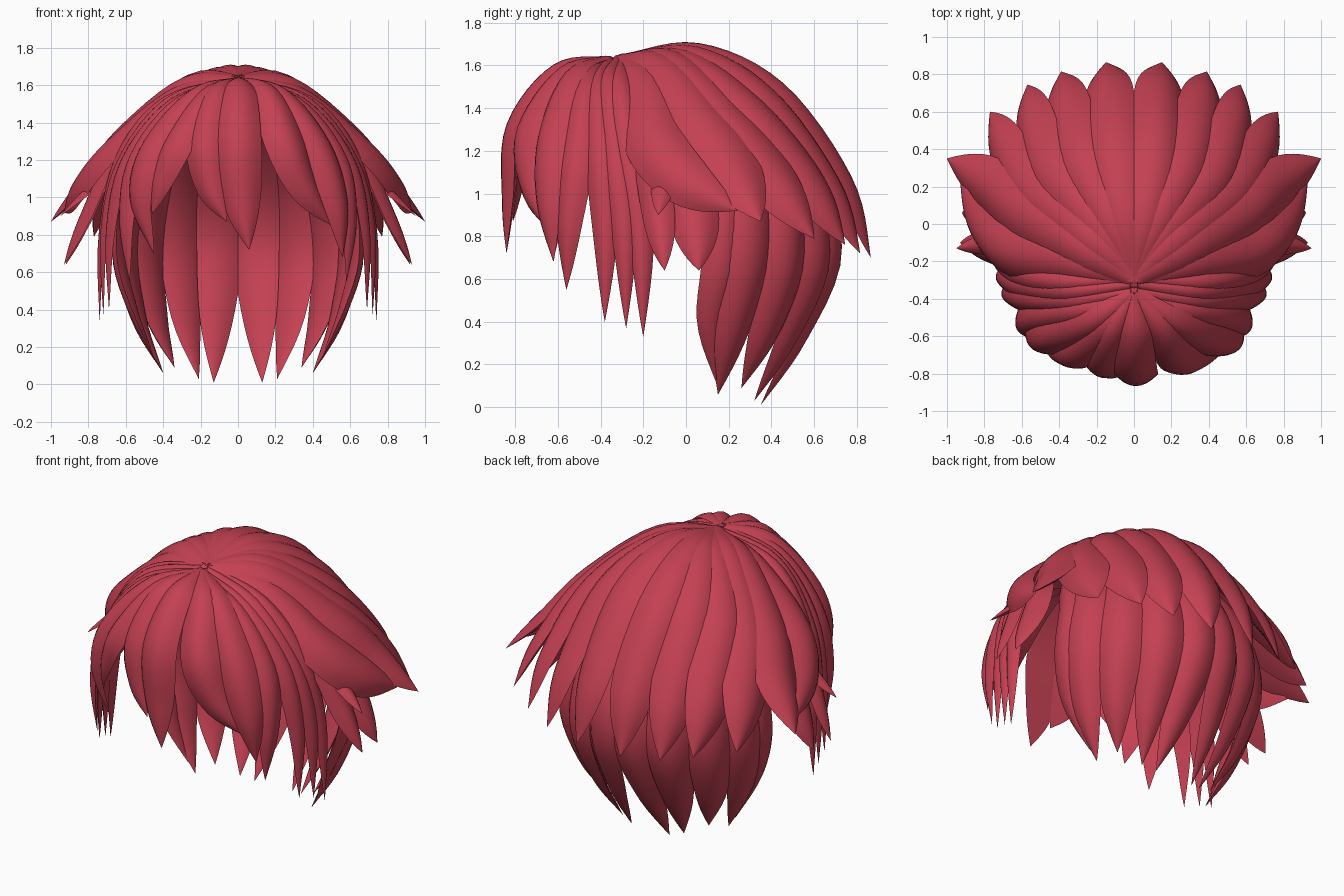
import bpy, bmesh, math
from mathutils import Vector, Quaternion

hair = bpy.data.materials.new("crimson_hair")
hair.diffuse_color = (0.55, 0.052, 0.085, 1)
CENTER = Vector((0, -0.1, 0.8))      # middle of the head, locks face away from it
STEPS = 24


def spline(pts, u):
    """Point on a smooth curve through pts, u in 0..1."""
    ext = [pts[0] * 2 - pts[1]] + pts + [pts[-1] * 2 - pts[-2]]
    s = u * (len(pts) - 1)
    i = min(int(s), len(pts) - 2)
    t = s - i
    a, b, c, d = ext[i:i + 4]
    return 0.5 * (2 * b + (c - a) * t + (2 * a - 5 * b + 4 * c - d) * t * t
                  + (3 * b - a - 3 * c + d) * t ** 3)


def taper(u, tip):
    """Narrow root, full belly, pointed tip; a higher tip value is fatter."""
    if u < 0.55:
        return 0.3 + 0.7 * math.sin(math.pi / 2 * u / 0.55)
    return max(0.004, 1 - ((u - 0.55) / 0.45) ** tip)


def section(w, outer_k, inner_k, cup):
    """Domed outer face and a shallower inner face, cupped around the head."""
    outer = [(x / 4, outer_k) for x in range(-4, 5)]
    inner = [(x / 4, -inner_k) for x in range(3, -4, -1)]
    return [(x * w, w * (k * (1 - x * x) - cup * x * x)) for x, k in outer + inner]


def lock(name, pts, width, side, twist, tip, shape):
    pts = [Vector((p[0] * side, p[1], p[2])) for p in pts]
    bm = bmesh.new()
    rings = []
    for k in range(STEPS + 1):
        u = k / STEPS
        p = spline(pts, u)
        t = (spline(pts, min(1, u + 0.01)) - spline(pts, max(0, u - 0.01))).normalized()
        n = p - CENTER
        n = (n - t * n.dot(t)).normalized()
        n = Quaternion(t, twist * side) @ n
        s = n.cross(t)
        rings.append([bm.verts.new(p + s * x + n * y)
                      for x, y in section(width * taper(u, tip), *shape)])
    for r0, r1 in zip(rings, rings[1:]):
        for i in range(len(r0)):
            j = (i + 1) % len(r0)
            bm.faces.new((r0[i], r0[j], r1[j], r1[i]))
    bm.faces.new(rings[0])
    bm.faces.new(rings[-1])
    bmesh.ops.recalc_face_normals(bm, faces=bm.faces)
    me = bpy.data.meshes.new(name)
    bm.to_mesh(me)
    bm.free()
    me.materials.append(hair)
    ob = bpy.data.objects.new(name, me)
    bpy.context.collection.objects.link(ob)


def group(name, rows, root=None, mirror=True, twist=0.15, tip=2.0, shape=(.42, .15, .15)):
    for i, (width, *pts) in enumerate(rows, 1):
        if root:
            pts = [root] + pts
        for side, tag in ((1, "right"), (-1, "left")) if mirror else ((1, "mid"),):
            lock(f"{name}_{i}_{tag}", pts, width, side, twist, tip, shape)


# Upper back locks fanning out from the crown
group("crown_lock", [
    (.15, (.07, .05, 1.665), (.13, .42, 1.475), (.14, .73, 1.06), (.15, .865, .70)),
    (.15, (.14, .03, 1.65), (.30, .36, 1.44), (.37, .66, 1.04), (.39, .815, .72)),
    (.15, (.20, -.02, 1.63), (.45, .28, 1.39), (.55, .57, 1.04), (.57, .745, .76)),
    (.155, (.25, -.08, 1.62), (.56, .18, 1.33), (.70, .42, 1.04), (.77, .60, .79)),
    (.17, (.28, -.14, 1.60), (.61, .06, 1.32), (.79, .22, 1.09), (1.0, .35, .87)),
    (.14, (.33, -.22, 1.55), (.67, -.16, 1.26), (.84, .0, 1.06), (.93, .24, .92)),
], root=(-.01, -.31, 1.635), tip=2.6, shape=(.34, .2, .12))

# Flicked tufts over the ears
group("ear_tuft", [
    (.08, (.50, -.25, 1.40), (.68, -.18, 1.18), (.81, -.13, .90), (.93, -.1, .64)),
    (.12, (.55, -.10, 1.30), (.70, 0, 1.10), (.80, .04, .88), (.92, .06, .64)),
    (.06, (.40, -.22, 1.45), (.64, -.13, 1.20), (.78, -.11, 1.05), (.95, -.13, .90)),
], tip=2.6)

# Long nape locks curling inward, full on both faces
group("nape_lock", [
    (.13, (.07, .20, 1.45), (.10, .56, 1.08), (.10, .675, .72), (.12, .53, .33), (.13, .35, .01)),
    (.13, (.18, .20, 1.42), (.28, .51, 1.08), (.31, .61, .70), (.28, .48, .33), (.21, .32, .03)),
    (.135, (.30, .15, 1.40), (.43, .41, 1.05), (.49, .46, .70), (.44, .37, .35), (.34, .26, .09)),
    (.135, (.40, .08, 1.35), (.55, .26, 1.03), (.60, .28, .70), (.53, .21, .35), (.40, .15, .06)),
    (.10, (.45, 0, 1.30), (.60, .17, 1.0), (.63, .17, .68), (.56, .12, .40), (.44, .14, .12)),
], root=(.02, -.2, 1.56), shape=(.4, .3, .08))

# Long thin sideburns, their roots staggered along the parting
group("sideburn", [
    (.075, (-.02, -.29, 1.64), (.38, -.31, 1.52), (.62, -.27, 1.22), (.72, -.21, .80), (.74, -.20, .33)),
    (.075, (-.02, -.32, 1.64), (.36, -.36, 1.52), (.61, -.33, 1.20), (.71, -.29, .82), (.72, -.28, .37)),
    (.075, (-.02, -.36, 1.635), (.34, -.41, 1.51), (.59, -.40, 1.20), (.68, -.38, .82), (.69, -.38, .40)),
    (.09, (-.02, -.40, 1.63), (.31, -.47, 1.51), (.54, -.51, 1.21), (.60, -.55, .88), (.58, -.56, .55)),
], twist=-0.15)

# Uneven fringe over the forehead
group("fringe_lock", [
    (.125, (0, -.60, 1.57), (0, -.79, 1.31), (.02, -.82, .98), (.06, -.84, .72)),
    (.115, (.15, -.57, 1.56), (.25, -.74, 1.30), (.36, -.73, 1.05), (.50, -.66, .85)),
    (.11, (.22, -.53, 1.55), (.42, -.63, 1.28), (.53, -.65, .97), (.56, -.62, .68)),
    (.105, (-.12, -.58, 1.56), (-.18, -.75, 1.30), (-.14, -.79, 1.05), (-.06, -.81, .87)),
    (.105, (-.16, -.56, 1.55), (-.32, -.70, 1.30), (-.41, -.70, 1.10), (-.46, -.68, .91)),
    (.11, (-.22, -.52, 1.55), (-.45, -.61, 1.28), (-.53, -.63, 1.0), (-.45, -.62, .70)),
], root=(0, -.37, 1.63), mirror=False, twist=0.08)

# Smooth shading with sharp lock edges
for ob in bpy.context.scene.objects:
    ob.select_set(True)
    bpy.context.view_layer.objects.active = ob
bpy.ops.object.shade_smooth_by_angle(angle=math.radians(45))
